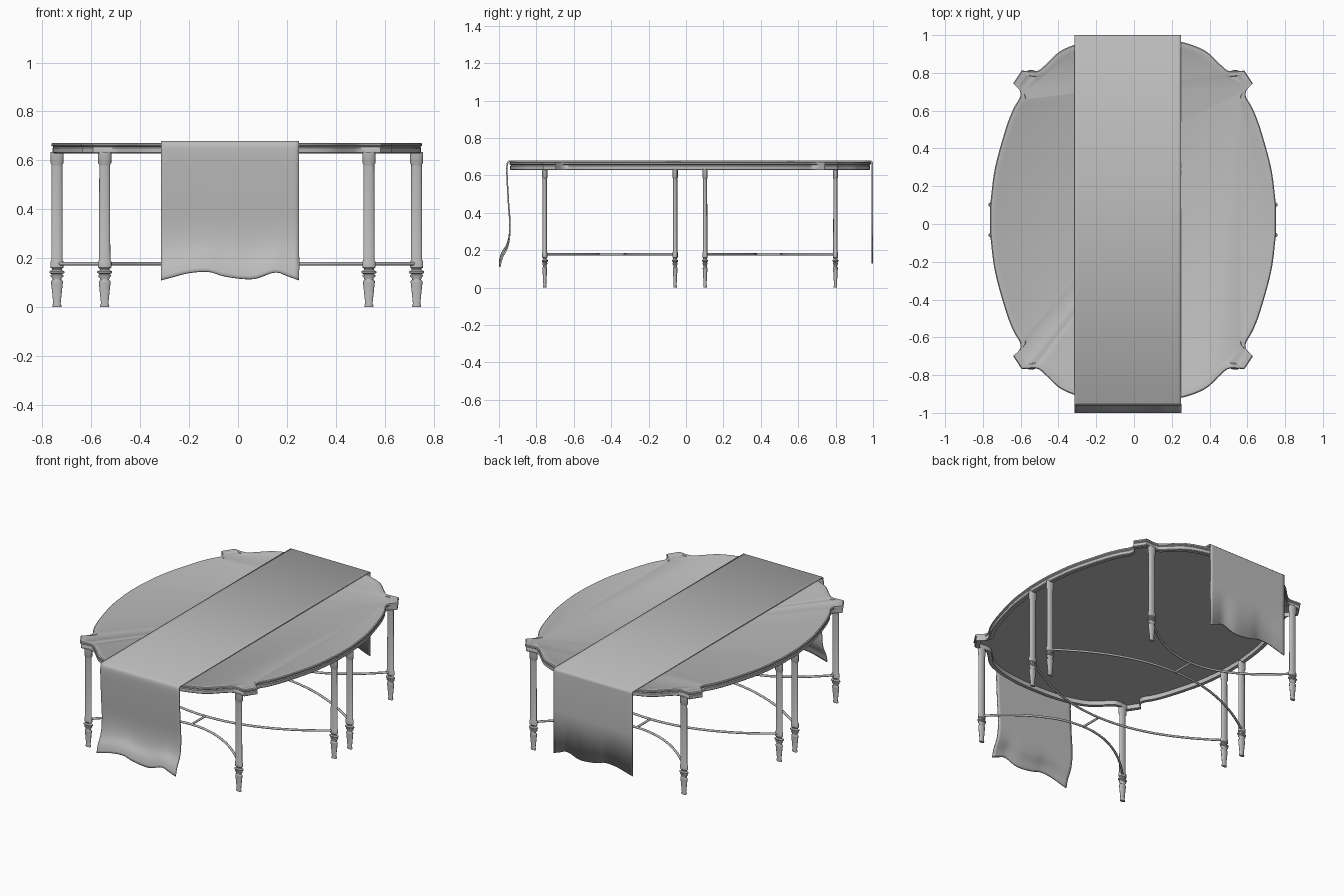
import bpy, bmesh, math
from mathutils import Vector

cube = bpy.data.objects.get("Cube")
if cube:
    bpy.data.objects.remove(cube, do_unlink=True)

CX, CY = -0.005, 0.022          # centre of the table under the cloth

grey = bpy.data.materials.new("plain grey")
grey.use_nodes = True
grey.diffuse_color = (0.5, 0.5, 0.5, 1)
bsdf = grey.node_tree.nodes["Principled BSDF"]
bsdf.inputs["Base Color"].default_value = (0.5, 0.5, 0.5, 1)
bsdf.inputs["Roughness"].default_value = 0.6


def make_object(name, bm, angle=35):
    bmesh.ops.recalc_face_normals(bm, faces=bm.faces)
    mesh = bpy.data.meshes.new(name)
    bm.to_mesh(mesh)
    bm.free()
    mesh.materials.append(grey)
    obj = bpy.data.objects.new(name, mesh)
    bpy.context.collection.objects.link(obj)
    bpy.ops.object.select_all(action="DESELECT")
    obj.select_set(True)
    bpy.context.view_layer.objects.active = obj
    bpy.ops.object.shade_smooth_by_angle(angle=math.radians(angle))
    return obj


def loft(name, rings, angle=35):
    """Bridge closed rings of points and cap both ends."""
    bm = bmesh.new()
    loops = [[bm.verts.new(p) for p in ring] for ring in rings]
    n = len(loops[0])
    for a, b in zip(loops, loops[1:]):
        for i in range(n):
            j = (i + 1) % n
            bm.faces.new((a[i], a[j], b[j], b[i]))
    bm.faces.new(loops[0])
    bm.faces.new(loops[-1])
    return make_object(name, bm, angle)


def spline(points, steps=5):
    """Smooth curve through the points."""
    p = [Vector(q) for q in points]
    p = [2 * p[0] - p[1]] + p + [2 * p[-1] - p[-2]]
    out = []
    for a, b, c, d in zip(p, p[1:], p[2:], p[3:]):
        for k in range(steps):
            t = k / steps
            out.append(0.5 * (2 * b + (c - a) * t + (2 * a - 5 * b + 4 * c - d) * t * t
                              + (3 * b - a - 3 * c + d) * t ** 3))
    return out + [p[-2]]


# Table top: one quarter of the outline, mirrored twice
side = spline([(0.757, 0), (0.757, 0.05), (0.752, 0.12), (0.73, 0.28), (0.675, 0.48),
               (0.635, 0.585), (0.603, 0.64), (0.596, 0.665), (0.603, 0.69), (0.635, 0.722)])
end = spline([(0.59, 0.79), (0.51, 0.788), (0.465, 0.82), (0.39, 0.89), (0.3, 0.93),
              (0.2, 0.953), (0.1, 0.963), (0, 0.966)])
quarter = [(v.x, v.y) for v in side + end]
half = quarter + [(-x, y) for x, y in reversed(quarter[:-1])]
outline = half + [(x, -y) for x, y in reversed(half[1:-1])]


def outline_ring(inset, z):
    fx, fy = 1 - inset / 0.757, 1 - inset / 0.966
    return [(CX + x * fx, CY + y * fy, z) for x, y in outline]


# (inset, height): recessed panel, moulded edge, apron, hollow underside
edge_profile = [(0.036, 0.669), (0.031, 0.672), (0.005, 0.672), (0, 0.668), (0, 0.66),
                (0.008, 0.655), (0.004, 0.65), (0.004, 0.632), (0.008, 0.628),
                (0.03, 0.628), (0.03, 0.655)]
loft("table_top", [outline_ring(d, z) for d, z in edge_profile])

# Legs: turned profile, (radius, height), flattened front to back
leg_profile = [(0.017, 0), (0.019, 0.006), (0.015, 0.015), (0.024, 0.1), (0.024, 0.106),
               (0.018, 0.112), (0.02, 0.12), (0.026, 0.126), (0.026, 0.131), (0.02, 0.135),
               (0.031, 0.14), (0.031, 0.146), (0.02, 0.152), (0.02, 0.157), (0.027, 0.162),
               (0.027, 0.186), (0.023, 0.192), (0.022, 0.575), (0.022, 0.583),
               (0.027, 0.589), (0.027, 0.635)]
SIDES = 20


def leg(name, x, y):
    rings = [[(x + r * math.cos(2 * math.pi * k / SIDES),
               y + 0.52 * r * math.sin(2 * math.pi * k / SIDES), z) for k in range(SIDES)]
             for r, z in leg_profile]
    loft(name, rings)


def bar(name, path, radius=0.007):
    """Round bar along a level path."""
    rings = []
    for i, p in enumerate(path):
        ahead = path[min(i + 1, len(path) - 1)] - path[max(i - 1, 0)]
        across = Vector((-ahead.y, ahead.x, 0)).normalized()
        rings.append([p + radius * (across * math.cos(a) + Vector((0, 0, math.sin(a))))
                      for a in (2 * math.pi * k / 10 for k in range(10))])
    loft(name, rings, 50)


def bow(width, y0, y1):
    return [Vector((CX + width * t, CY + y0 + (y1 - y0) * (1 - t * t), 0.178))
            for t in (k / 12 - 1 for k in range(25))]


for s, place in ((-1, "front"), (1, "back")):
    for sx, hand in ((1, "left"), (-1, "right")):
        leg(f"{place}_{hand}_corner_leg", CX + sx * 0.54, CY + s * 0.777)
        leg(f"{place}_{hand}_middle_leg", CX + sx * 0.735, CY + s * 0.08)
    # Bowed stretchers joined by a short link
    bar(f"{place}_corner_stretcher", bow(0.54, s * 0.777, s * 0.49))
    bar(f"{place}_middle_stretcher", bow(0.735, s * 0.08, s * 0.35))
    bar(f"{place}_stretcher_link", [Vector((CX, CY + s * y, 0.178)) for y in (0.35, 0.49)])

# Cloth runner: section along the table, with wavy hanging ends
X0, X1, COLS = -0.315, 0.25, 30
hem = spline([(-0.315, 0.11), (-0.26, 0.125), (-0.2, 0.14), (-0.12, 0.145), (-0.05, 0.125),
              (0.06, 0.115), (0.15, 0.143), (0.2, 0.128), (0.25, 0.11)])


def hem_height(x):
    for a, b in zip(hem, hem[1:]):
        if x <= b.x:
            return a.y + (b.y - a.y) * (x - a.x) / (b.x - a.x)
    return hem[-1].y


front_drop = spline([(-0.996, 0.11), (-0.983, 0.16), (-0.957, 0.21), (-0.944, 0.27),
                     (-0.942, 0.35), (-0.949, 0.45), (-0.957, 0.6), (-0.956, 0.66),
                     (-0.945, 0.676)], 3)
back_drop = [Vector(p) for p in ((0.988, 0.676), (0.995, 0.67), (0.996, 0.66),
                                 (0.996, 0.4), (0.996, 0.11))]
bm = bmesh.new()
rows = []
for drop, lift in ((front_drop, 0), (back_drop, 0.02)):
    for p in drop:
        row = []
        for k in range(COLS + 1):
            x = X0 + (X1 - X0) * k / COLS
            hang = (0.676 - p.y) / (0.676 - 0.11)
            z = p.y + (hem_height(x) + lift - 0.11) * hang ** 3
            row.append(bm.verts.new((x, p.x, z)))
        rows.append(row)
for a, b in zip(rows, rows[1:]):
    for k in range(COLS):
        bm.faces.new((a[k], a[k + 1], b[k + 1], b[k]))
runner = make_object("table_runner", bm, 50)
thick = runner.modifiers.new("thickness", "SOLIDIFY")
thick.thickness = 0.008
thick.offset = 0
